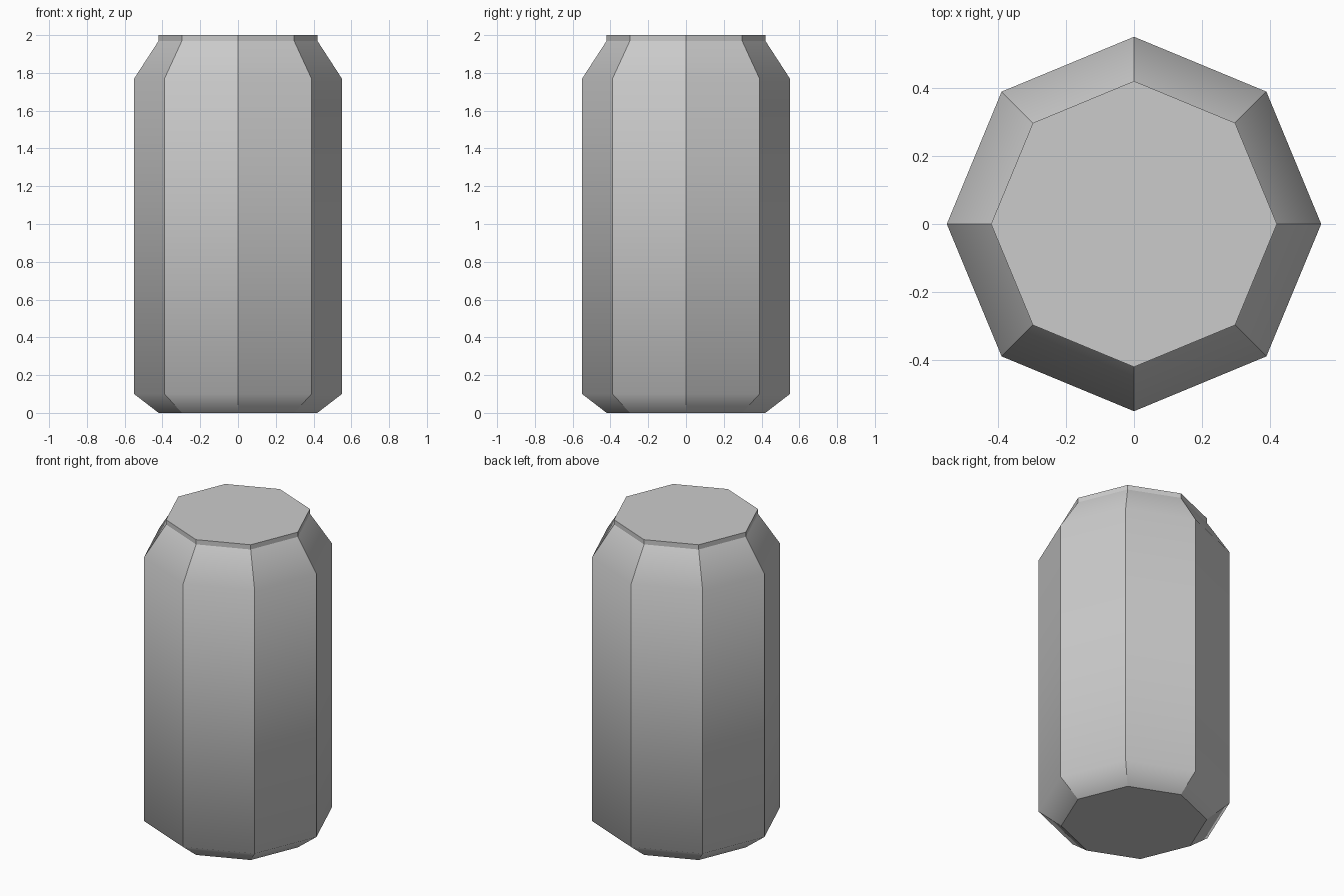
import bpy, bmesh
from math import sin, cos, tau

if "Cube" in bpy.data.objects:
    bpy.data.objects.remove(bpy.data.objects["Cube"])

SIDES = 8
# (radius, height) from base to lid
PROFILE = [(0.42, 0.0), (0.55, 0.10), (0.55, 1.77), (0.42, 1.97), (0.42, 2.0)]
SHARP_RINGS = {0, 3, 4}

bm = bmesh.new()

# Rings of the octagonal can, corners on the axes
rings = [[bm.verts.new((r * cos(tau * i / SIDES), r * sin(tau * i / SIDES), z))
          for i in range(SIDES)] for r, z in PROFILE]

# Side walls
for low, high in zip(rings, rings[1:]):
    for i in range(SIDES):
        j = (i + 1) % SIDES
        bm.faces.new((low[i], low[j], high[j], high[i]))

# Base and lid
bm.faces.new(rings[0][::-1])
bm.faces.new(rings[-1])

# Smooth up each panel; crisp corners, base, neck and rim
for f in bm.faces:
    f.smooth = True
level = {v: k for k, ring in enumerate(rings) for v in ring}
for e in bm.edges:
    a, b = (level[v] for v in e.verts)
    e.smooth = a == b and a not in SHARP_RINGS

mesh = bpy.data.meshes.new("can")
bm.to_mesh(mesh)
bm.free()
can = bpy.data.objects.new("can", mesh)
bpy.context.collection.objects.link(can)
